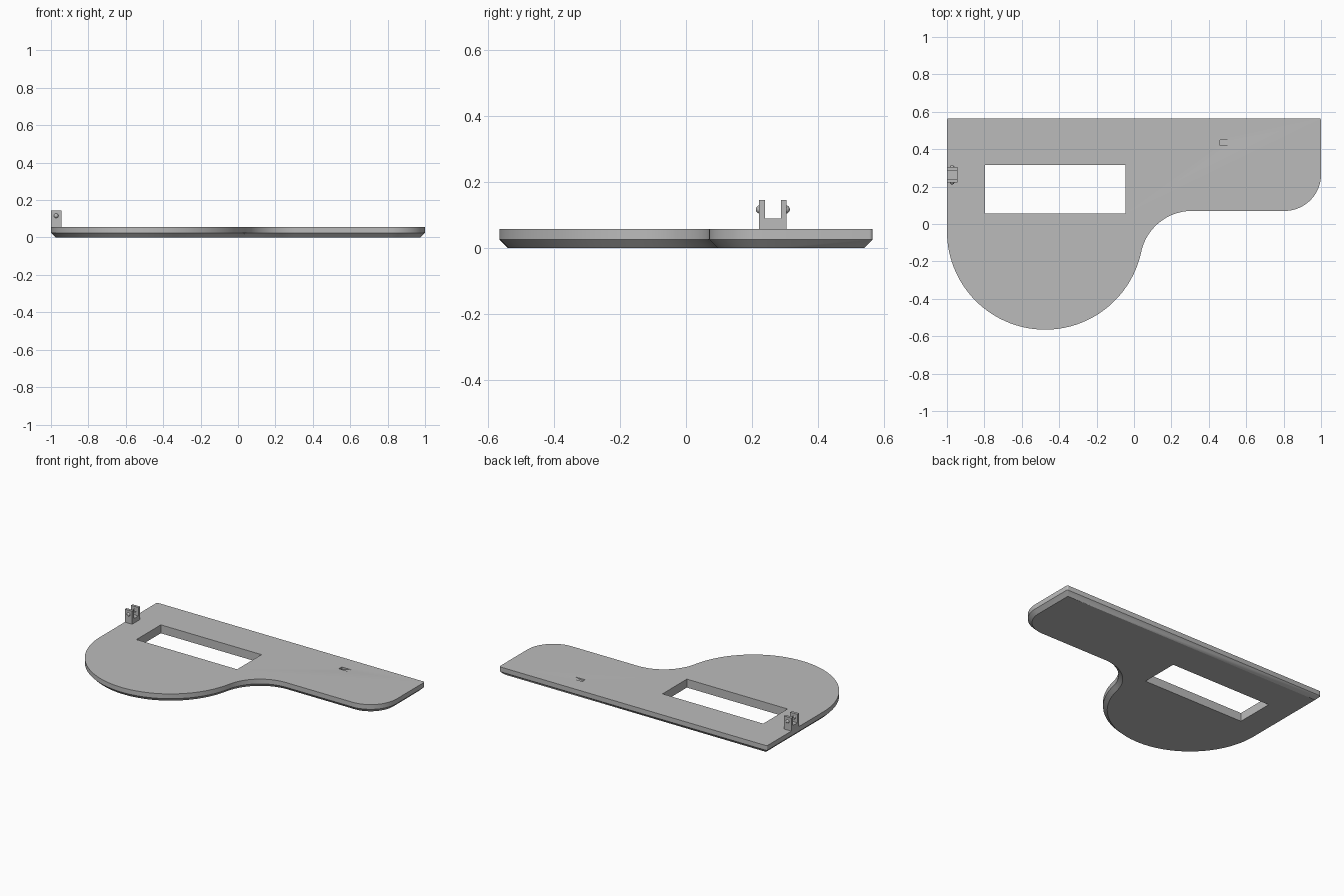
import bpy, bmesh
from math import sin, cos, radians, atan2, degrees, hypot
from mathutils import Vector

if "Cube" in bpy.data.objects:
    bpy.data.objects.remove(bpy.data.objects["Cube"])

grey = bpy.data.materials.new("plain grey")
grey.use_nodes = True
grey.diffuse_color = (0.5, 0.5, 0.5, 1)
grey.node_tree.nodes["Principled BSDF"].inputs["Base Color"].default_value = (0.5, 0.5, 0.5, 1)

TOP = 0.057


def make_object(name, bm):
    bmesh.ops.remove_doubles(bm, verts=bm.verts, dist=0.00005)
    bmesh.ops.recalc_face_normals(bm, faces=bm.faces)
    mesh = bpy.data.meshes.new(name)
    bm.to_mesh(mesh)
    bm.free()
    mesh.materials.append(grey)
    obj = bpy.data.objects.new(name, mesh)
    bpy.context.collection.objects.link(obj)
    return obj


def prism(name, points, offset):
    """Extrude a flat polygon of 3D points along an offset."""
    bm = bmesh.new()
    face = bm.faces.new([bm.verts.new(p) for p in points])
    result = bmesh.ops.extrude_face_region(bm, geom=[face], use_keep_orig=True)
    verts = [g for g in result["geom"] if isinstance(g, bmesh.types.BMVert)]
    bmesh.ops.translate(bm, verts=verts, vec=offset)
    return make_object(name, bm)


def ball(name, centre, radius):
    bm = bmesh.new()
    bmesh.ops.create_uvsphere(bm, u_segments=24, v_segments=16, radius=radius)
    bmesh.ops.translate(bm, verts=bm.verts, vec=centre)
    return make_object(name, bm)


def activate(obj):
    bpy.ops.object.select_all(action='DESELECT')
    obj.select_set(True)
    bpy.context.view_layer.objects.active = obj


def cut(obj, cutter):
    cutter.hide_render = True
    mod = obj.modifiers.new("cut", 'BOOLEAN')
    mod.operation, mod.solver, mod.object = 'DIFFERENCE', 'EXACT', cutter
    activate(obj)
    bpy.ops.object.modifier_apply(modifier=mod.name)
    bpy.data.objects.remove(cutter)


def smooth(obj):
    activate(obj)
    bpy.ops.object.shade_smooth_by_angle(angle=radians(30))


def arc(cx, cy, r, start, end, steps):
    angles = [radians(start + (end - start) * i / steps) for i in range(steps + 1)]
    return [(cx + r * cos(a), cy + r * sin(a)) for a in angles]


# Board outline: a large round lobe, a concave neck, a rounded arm and two tight corners
LOBE, LOBE_R = (-0.475, -0.04), 0.525
NECK, NECK_R = (0.31, -0.2076), 0.2776
TANGENT = degrees(atan2(NECK[1] - LOBE[1], NECK[0] - LOBE[0]))


def outline(inset):
    corner = max(0.01 - inset, 0)
    side, back = 1 - inset - corner, 0.565 - inset - corner
    return (arc(*LOBE, LOBE_R - inset, 180, 360 + TANGENT, 56)
            + arc(*NECK, NECK_R + inset, 180 + TANGENT, 90, 24)
            + arc(0.805, 0.265, 0.195 - inset, -90, 0, 24)
            + arc(side, back, corner, 0, 90, 4)
            + arc(-side, back, corner, 90, 180, 4))


# Board with a chamfered underside
bm = bmesh.new()
rings = [[bm.verts.new((x, y, z)) for x, y in outline(inset)]
         for inset, z in ((0.025, 0), (0, 0.025), (0, TOP))]
for low, high in zip(rings, rings[1:]):
    for i in range(len(low)):
        j = (i + 1) % len(low)
        bm.faces.new((low[i], low[j], high[j], high[i]))
bm.faces.new(rings[0][::-1])
bm.faces.new(rings[-1])
board = make_object("board", bm)

# Rectangular window through the board
cut(board, prism("window_cutter",
                 [(-0.797, 0.055, -0.1), (-0.045, 0.055, -0.1),
                  (-0.045, 0.315, -0.1), (-0.797, 0.315, -0.1)], (0, 0, 0.3)))
# Ramped slot, deepest at its left end
cut(board, prism("slot_cutter",
                 [(0.46, 0.42, TOP - 0.018), (0.53, 0.42, TOP),
                  (0.53, 0.42, TOP + 0.02), (0.46, 0.42, TOP + 0.02)], (0, 0.03, 0)))
smooth(board)

# U-shaped clip bracket at the board's edge
BACK, FRONT, TIP, FLOOR = 0.305, 0.221, 0.145, 0.088
profile = [(FRONT, TOP), (BACK, TOP), (BACK, TIP), (BACK - 0.018, TIP),
           (BACK - 0.018, FLOOR), (FRONT + 0.018, FLOOR), (FRONT + 0.018, TIP), (FRONT, TIP)]
bracket = prism("clip_bracket", [(-1, y, z) for y, z in profile], (0.055, 0, 0))

# Snap bumps outside each prong, with matching dimples inside
for label, face, out in (("front", FRONT, -1), ("back", BACK, 1)):
    cut(bracket, ball("dimple_cutter", (-0.9725, face - out * 0.014, 0.116), 0.012))
    smooth(ball(label + "_snap_bump", (-0.9725, face - out * 0.003, 0.116), 0.0125))
smooth(bracket)
